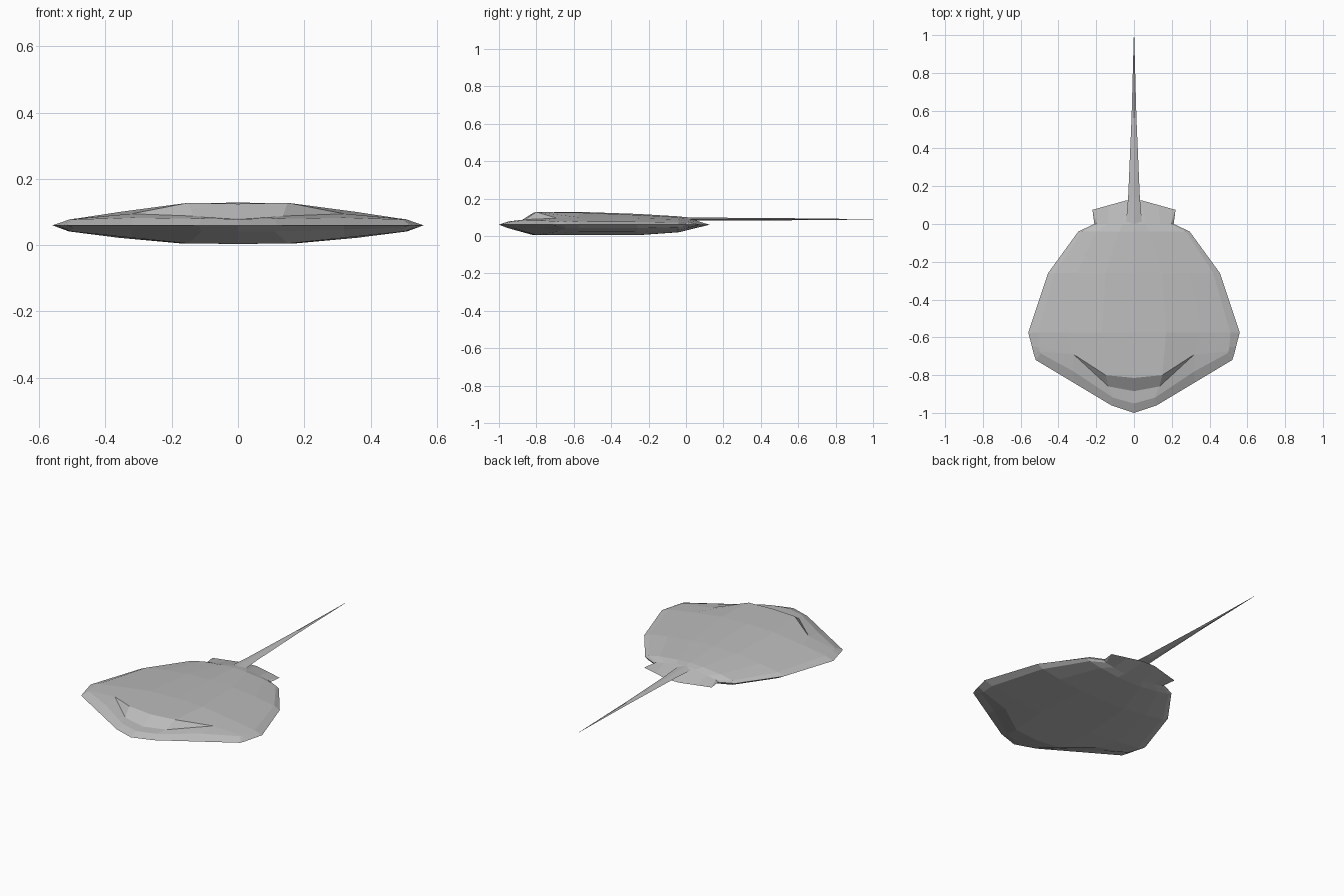
import bpy, bmesh

if "Cube" in bpy.data.objects:
    bpy.data.objects.remove(bpy.data.objects["Cube"])

skin = bpy.data.materials.new("grey_skin")
skin.diffuse_color = (0.5, 0.5, 0.5, 1)
skin.use_nodes = True
skin.node_tree.nodes["Principled BSDF"].inputs["Base Color"].default_value = skin.diffuse_color


def finish(name, bm):
    bmesh.ops.remove_doubles(bm, verts=bm.verts, dist=0.0005)
    bmesh.ops.recalc_face_normals(bm, faces=bm.faces)
    me = bpy.data.meshes.new(name)
    bm.to_mesh(me)
    bm.free()
    me.materials.append(skin)
    ob = bpy.data.objects.new(name, me)
    bpy.context.collection.objects.link(ob)


def skin_grid(bm, rows):
    """Bridge rows of points, on both sides of the centre line."""
    for s in (1, -1):
        vs = [[bm.verts.new((s * x, y, z)) for x, y, z in r] for r in rows]
        for a, b in zip(vs, vs[1:]):
            for i in range(len(a) - 1):
                bm.faces.new((a[i], a[i + 1], b[i + 1], b[i]))


RIM = 0.06


def cross(y, xs, zs):
    return [(x, y, z) for x, z in zip(xs, zs)]


# Upper half of the disc, centre line to rim, snout to rear
snout = [(0, -1, RIM), (.12, -.96, RIM), (.32, -.84, RIM), (.52, -.72, RIM), (.52, -.72, RIM)]
nose = [(0, -.95, .078), (.11, -.92, .08), (.32, -.78, .083), (.495, -.685, .078), (.53, -.69, RIM)]
brow_base = [(0, -.885, .08), (.135, -.86, .088), (.32, -.69, .095), (.50, -.675, .078), (.53, -.69, RIM)]
brow_top = [(0, -.815, .125), (.15, -.8, .128), (.32, -.69, .095), (.505, -.65, .079), (.54, -.65, RIM)]
back = [
    cross(-.575, (0, .17, .36, .51, .56), (.129, .125, .10, .077, RIM)),
    cross(-.26, (0, .15, .30, .42, .455), (.118, .112, .095, .076, RIM)),
    cross(-.04, (0, .08, .20, .275, .295), (.105, .10, .088, .072, RIM)),
    cross(0, (0, .06, .14, .195, .21), (.10, .093, .08, .07, RIM)),
    # Pelvic fins
    [(0, .125, RIM), (.04, .125, RIM), (.13, .10, RIM), (.22, .075, RIM), (.22, .075, RIM)],
]

# Lower half: same plan, depth set per row and column
plan = [snout, nose, brow_top] + back
row_depth = (0, .33, 1, 1, 1, .72, .55, 0)
col_depth = (1, .98, .67, .33, 0)
belly = [[(x, y, RIM - .056 * d * c) for (x, y, _), c in zip(r, col_depth)]
         for r, d in zip(plan, row_depth)]

bm = bmesh.new()
skin_grid(bm, [snout, nose, brow_base, brow_top] + back)
skin_grid(bm, belly)
bmesh.ops.dissolve_degenerate(bm, edges=bm.edges, dist=0.0005)
finish("body_disc", bm)

# Tail: flattened diamond section tapering to a point
bm = bmesh.new()
rings = []
for y, w, top, bot in ((-.12, .05, .107, .085), (.01, .042, .100, .082), (.14, .031, .098, .083),
                       (.56, .013, .095, .084), (1.0, .001, .090, .088)):
    mid = (top + bot) / 2
    rings.append([bm.verts.new(p) for p in ((-w, y, mid), (0, y, top), (w, y, mid), (0, y, bot))])
for a, b in zip(rings, rings[1:]):
    for i in range(4):
        j = (i + 1) % 4
        bm.faces.new((a[i], a[j], b[j], b[i]))
bm.faces.new(rings[0])
bm.faces.new(rings[-1])
finish("tail", bm)
